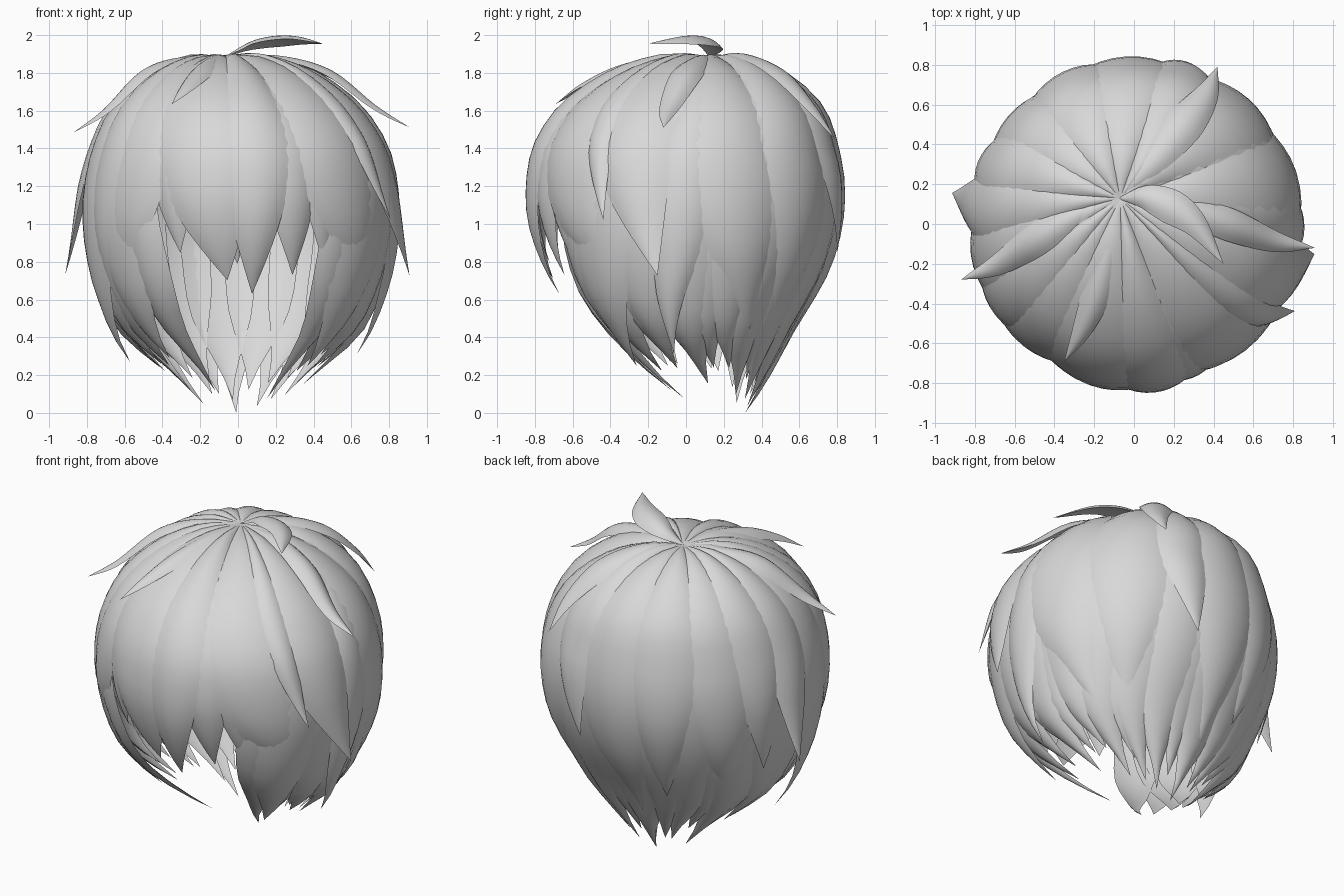
import bpy, bmesh, math, random
from mathutils import Vector

if "Cube" in bpy.data.objects:
    bpy.data.objects.remove(bpy.data.objects["Cube"])

random.seed(4)
hair = bpy.data.materials.new("grey_hair")
hair.diffuse_color = (0.69, 0.69, 0.69, 1)
hair.use_nodes = True
hair.node_tree.nodes["Principled BSDF"].inputs["Base Color"].default_value = hair.diffuse_color

# Head profile from crown to nape: (height, x radius, y radius)
PROFILE = [(1.885, 0, 0), (1.87, .21, .21), (1.79, .435, .445), (1.62, .645, .67),
           (1.4, .77, .785), (1.15, .82, .82), (.9, .81, .785), (.65, .745, .685),
           (.42, .635, .525), (.2, .42, .35), (-.04, .18, .13)]
CROWN = Vector((-.08, .13, 1.88))


def spline(pts, k):
    """Smooth curve through pts, k runs from 0 to len(pts) - 1."""
    n = len(pts) - 1
    i = min(int(k), n - 1)
    f = k - i
    b, c = Vector(pts[i]), Vector(pts[i + 1])
    a = Vector(pts[i - 1]) if i > 0 else 2 * b - c
    d = Vector(pts[i + 2]) if i + 2 <= n else 2 * c - b
    return .5 * (2 * b + (c - a) * f + (2 * a - 5 * b + 4 * c - d) * f * f
                 + (3 * b - a - 3 * c + d) * f ** 3)


def shell(k, az, off):
    """Point on the head shell, pushed outwards by off."""
    z, rx, ry = spline(PROFILE, k)
    d = spline(PROFILE, min(k + .05, 10)) - spline(PROFILE, max(k - .05, 0))
    tan = Vector(((d.y + d.z) / 2, d.x)).normalized()
    off *= min(1, k)
    z += tan.x * off
    w = max(0, 1 - k / 4)
    low = max(0, k - 7) / 3
    a = math.radians(az)
    return Vector((-.08 * w + .01 + (rx - tan.y * off) * math.cos(a),
                   .13 * w + .2 * low ** 1.7 + (ry - tan.y * off) * math.sin(a), max(z, 0)))


def depth(z):
    """Profile position at height z."""
    lo, hi = 0, 10
    for _ in range(30):
        mid = (lo + hi) / 2
        lo, hi = (mid, hi) if spline(PROFILE, mid)[0] > z else (lo, mid)
    return lo


def build(name, surface, rows=20, cols=8):
    """Closed crescent-section lock; surface(t, u, side) gives points."""
    bm = bmesh.new()
    for side in (1, 0):
        grid = [[bm.verts.new(surface(i / rows, 2 * j / cols - 1, side))
                 for j in range(cols + 1)] for i in range(rows + 1)]
        for i in range(rows):
            for j in range(cols):
                q = [grid[i][j], grid[i][j + 1], grid[i + 1][j + 1], grid[i + 1][j]]
                bm.faces.new(q if side else q[::-1])
    bmesh.ops.remove_doubles(bm, verts=bm.verts, dist=.0002)
    bmesh.ops.recalc_face_normals(bm, faces=bm.faces)
    me = bpy.data.meshes.new(name)
    bm.to_mesh(me)
    bm.free()
    me.materials.append(hair)
    ob = bpy.data.objects.new(name, me)
    bpy.context.collection.objects.link(ob)
    bpy.context.view_layer.objects.active = ob
    ob.select_set(True)
    bpy.ops.object.shade_smooth_by_angle(angle=math.radians(45))
    ob.select_set(False)


def taper(t, start, power=1.5):
    return 1 if t < start else max(0, 1 - ((t - start) / (1 - start)) ** power)


def lock(name, az0, az1, half, ztip, off=0, flare=0, start=.5, power=1.6):
    """Lock lying on the head from the crown down to height ztip."""
    kt = depth(ztip)

    def surface(t, u, side):
        w = taper(t, start, power)
        az = az0 + (az1 - az0) * t ** 2.5 + u * half * w
        bulge = (.033 if side else .01) * (1 - u * u) * min(1, w * 1.5)
        return shell(kt * t, az, off - .012 + bulge + flare * t ** 7)
    build(name, surface)


def loose_lock(name, width, *pts):
    """Free-standing lock along a path starting at the crown."""
    path = [CROWN, *pts]
    n = len(path) - 1

    def surface(t, u, side):
        p = spline(path, t * n)
        tan = spline(path, min(t + .02, 1) * n) - spline(path, max(t - .02, 0) * n)
        out = p - Vector((0, 0, 1.0))
        across = tan.cross(out).normalized()
        up = across.cross(tan).normalized()
        w = math.sin(math.pi * min(t / .55, 1) / 2) * taper(t, .5, 1.4)
        bulge = (.04 if side else .01) * (1 - u * u) * w
        return p + across * (u * width * w) + up * (bulge - .02 * w)
    build(name, surface)


# Long under-layers around sides and back, leaving the face open
for i in range(15):
    az = -36 + i * 252 / 14
    d = min(abs(az + 90), abs(az - 270))
    tip = (.22 if d < 75 else .17 if d < 120 else .04) + random.uniform(-.04, .06)
    if i == 7:
        tip = -.035
    lock(f"long_under_lock_{i}", az, az + random.uniform(-8, 8), 17, tip, -.014, 0, .7, 1.8)
    if i < 14:
        lock(f"inner_under_lock_{i}", az + 9, az + 9, 15, tip + .08, -.024, 0, .75, 1.8)

# Locks framing the face and sweeping in towards the neck
lock("cheek_right_lock", -42, -56, 11, .06, -.016, 0, .65)
lock("cheek_left_lock", -140, -116, 11, .1, -.016, 0, .65)
lock("jaw_right_lock", -26, -48, 18, .28, -.004, .06, .65)
lock("jaw_left_lock", 206, 226, 17, .3, -.004, .03, .65)

# Short fringe under-layer
for i, (az, tip) in enumerate([(-140, .7), (-118, .84), (-95, .78), (-72, .72), (-58, .76), (-42, .72)]):
    lock(f"fringe_under_lock_{i}", az, az + 4, 15, tip, -.016)

# Outer locks: start angle, tip angle, half width, tip height, lift, flare, taper start
OUTER = {
    "fringe_centre": (-108, -95, 24, .70, .005, 0, .5),
    "fringe_middle": (-83, -85, 14, .63, .012, 0, .55),
    "fringe_right": (-53, -31, 23, .62, .003, 0, .6),
    "fringe_left": (-133, -142, 18, .63, -.003, 0, .6),
    "temple_right": (-40, -29, 9, 1.03, .014, .09, .4),
    "side_right_wing": (-27, -10, 18, .77, .008, .14, .5),
    "side_right_curl": (4, -12, 11, .36, .0, .08, .65),
    "side_right_rear": (9, 34, 22, .45, .004, .02, .55),
    "back_right": (46, 52, 19, .40, .006, 0, .55),
    "back_right_short": (66, 78, 14, .86, .01, .05, .5),
    "back_centre": (92, 97, 19, .34, .003, .02, .55),
    "back_left": (117, 113, 17, .50, .008, .02, .5),
    "back_left_long": (138, 144, 17, .42, .0, 0, .55),
    "side_left_rear": (157, 160, 15, .68, .008, .03, .5),
    "side_left_wing": (176, 170, 14, .78, .004, .17, .5),
    "side_left": (194, 196, 17, .32, 0, .09, .6),
    "temple_left": (212, 206, 15, .5, .004, 0, .55),
}
for name, args in OUTER.items():
    lock(name + "_lock", *args)

# Loose flyaway locks on the top
loose_lock("flyaway_left", .085, (-.3, .04, 1.87), (-.5, -.08, 1.795), (-.7, -.21, 1.6), (-.87, -.28, 1.485))
loose_lock("flyaway_right", .085, (.2, .09, 1.88), (.48, .0, 1.80), (.72, -.09, 1.62), (.91, -.12, 1.51))
loose_lock("flyaway_back", .1, (.08, .3, 1.89), (.25, .5, 1.80), (.37, .66, 1.63), (.42, .79, 1.45))
loose_lock("flyaway_top", .09, (.09, .13, 1.955), (.29, .02, 1.98), (.45, -.2, 1.955))
loose_lock("flyaway_front", .075, (-.12, -.1, 1.88), (-.19, -.35, 1.82), (-.27, -.55, 1.73), (-.35, -.69, 1.635))
